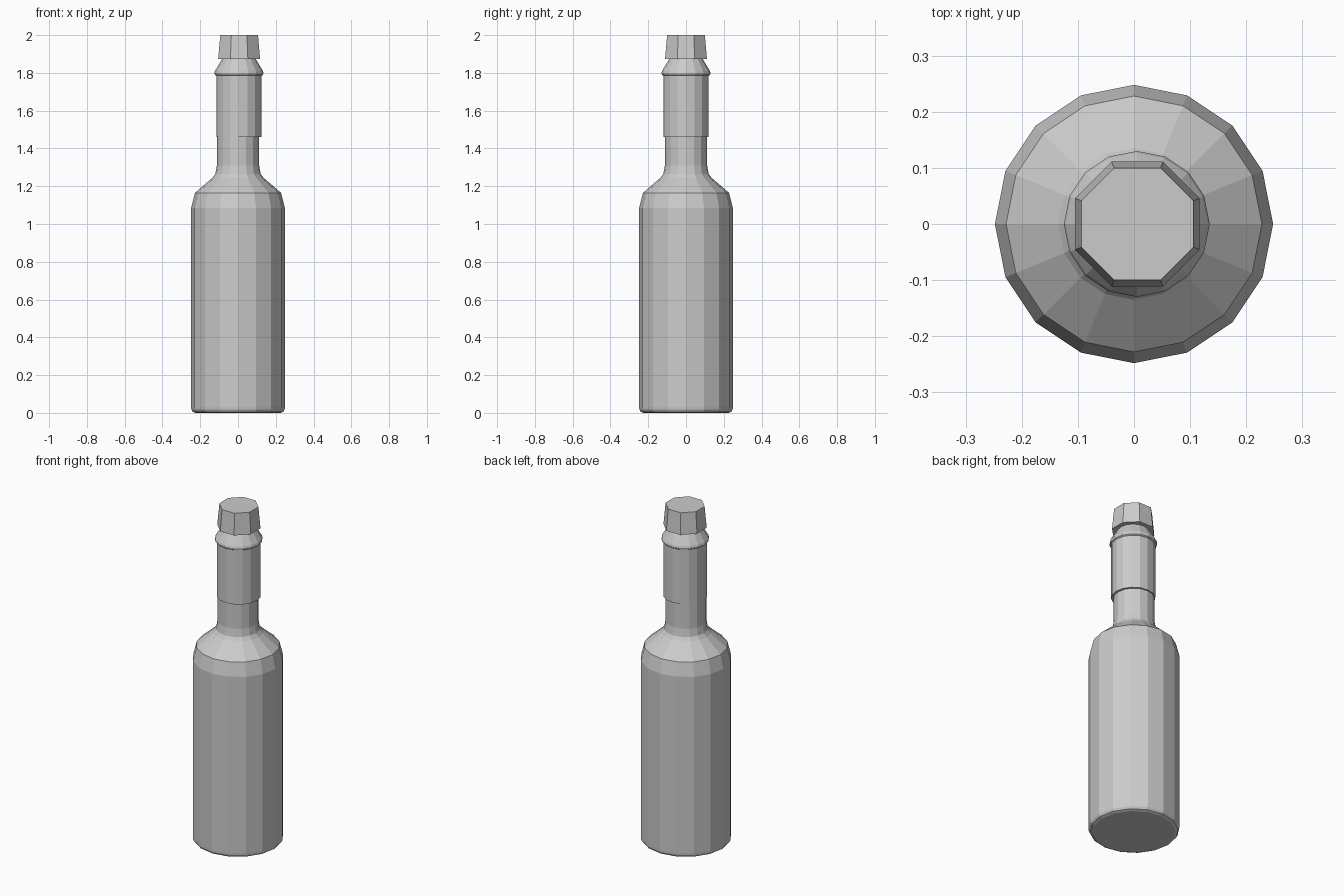
import bpy, bmesh, math

cube = bpy.data.objects.get("Cube")
if cube:
    bpy.data.objects.remove(cube, do_unlink=True)

grey = bpy.data.materials.new("light grey")
grey.use_nodes = True
colour = (0.6, 0.6, 0.6, 1)
grey.diffuse_color = colour
grey.node_tree.nodes["Principled BSDF"].inputs["Base Color"].default_value = colour


def lathe(name, profile, sides, turn=0.0, centre_x=0.0):
    """Closed, faceted solid of revolution from (radius, height) points."""
    bm = bmesh.new()
    rings = []
    for radius, z in profile:
        ring = []
        for i in range(sides):
            a = 2 * math.pi * i / sides + turn
            ring.append(bm.verts.new((centre_x + radius * math.cos(a), radius * math.sin(a), z)))
        rings.append(ring)
    for low, high in zip(rings, rings[1:]):
        for i in range(sides):
            j = (i + 1) % sides
            bm.faces.new((low[i], low[j], high[j], high[i]))
    bm.faces.new(rings[0][::-1])
    bm.faces.new(rings[-1])
    bmesh.ops.recalc_face_normals(bm, faces=bm.faces)
    mesh = bpy.data.meshes.new(name)
    bm.to_mesh(mesh)
    bm.free()
    mesh.materials.append(grey)
    obj = bpy.data.objects.new(name, mesh)
    bpy.context.collection.objects.link(obj)
    return obj


# Bottle: rounded foot, straight body, shoulder and neck
lathe("bottle", [(0.225, 0), (0.24, 0.006), (0.247, 0.018), (0.248, 0.03),
                 (0.248, 1.085), (0.228, 1.165), (0.135, 1.245),
                 (0.12, 1.265), (0.112, 1.31), (0.112, 1.5)], 16)

# Sleeve round the neck, with a rim and a tapered mouth
lathe("neck_sleeve", [(0.12, 1.46), (0.12, 1.785), (0.127, 1.79),
                      (0.13, 1.80), (0.127, 1.81), (0.088, 1.875)], 16, centre_x=0.005)

# Eight-sided cap, narrower at the top, flat sides facing the axes
to_corner = 1 / math.cos(math.pi / 8)
lathe("cap", [(0.111 * to_corner, 1.873), (0.1 * to_corner, 2.0)], 8,
      turn=math.pi / 8, centre_x=0.006)
